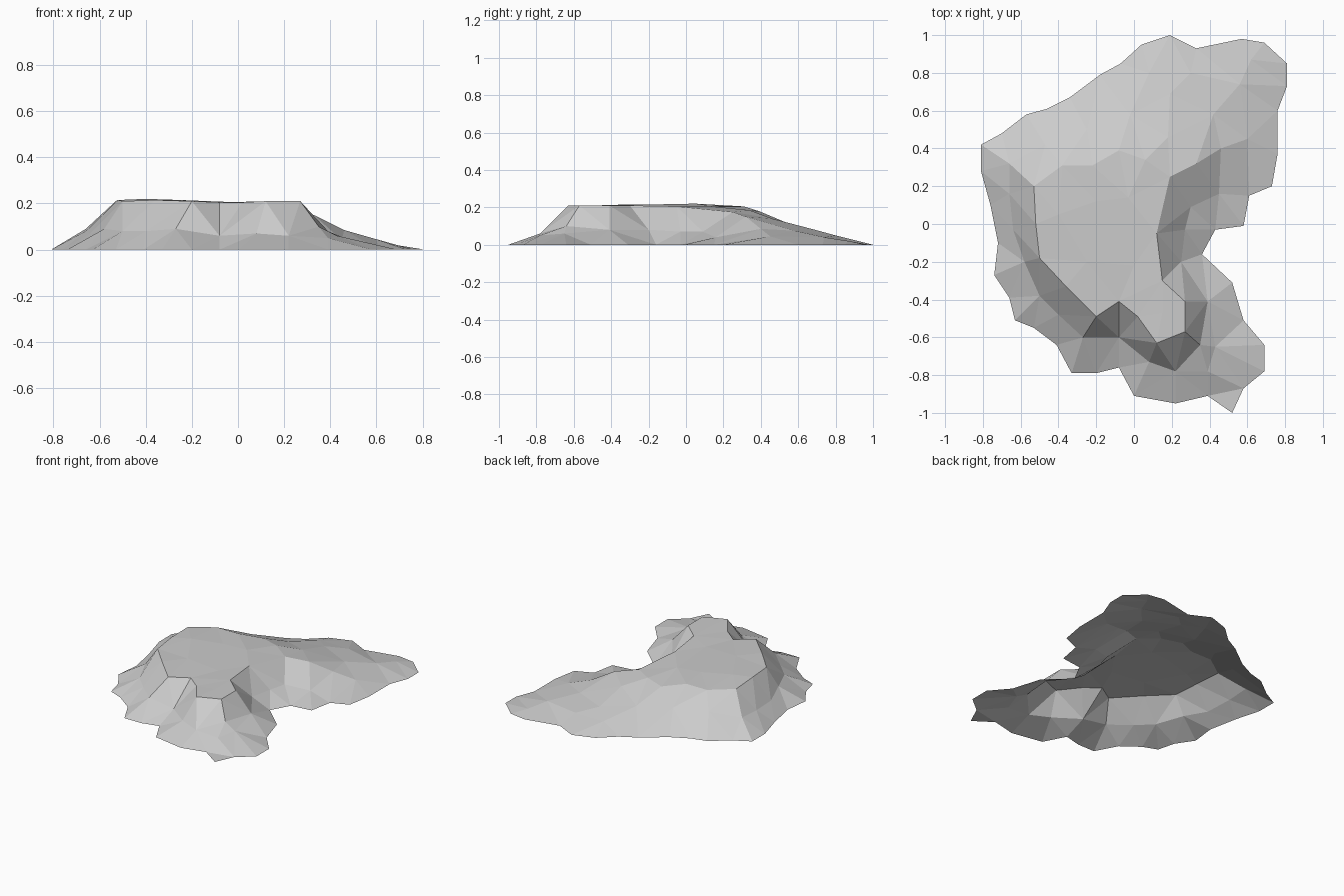
import bpy
import bmesh
from mathutils import Vector
from mathutils.geometry import delaunay_2d_cdt

cube = bpy.data.objects.get("Cube")
if cube:
    bpy.data.objects.remove(cube, do_unlink=True)


def make_material(name, rgb):
    mat = bpy.data.materials.new(name)
    mat.use_nodes = True
    colour = (*rgb, 1.0)
    mat.diffuse_color = colour
    mat.node_tree.nodes["Principled BSDF"].inputs["Base Color"].default_value = colour
    return mat


# Ground outline, anticlockwise from the left corner
shoreline = [
    (-.81, .42), (-.81, .28), (-.76, .1), (-.72, -.1), (-.74, -.27), (-.66, -.39),
    (-.63, -.51), (-.53, -.55), (-.41, -.64), (-.33, -.79), (-.2, -.79), (-.08, -.76),
    (0, -.91), (.22, -.95), (.39, -.91), (.52, -1), (.58, -.87), (.69, -.78),
    (.69, -.64), (.58, -.51), (.52, -.31), (.36, -.16), (.43, -.03), (.58, -.01),
    (.61, .15), (.73, .2), (.76, .37), (.76, .6), (.81, .73), (.81, .85),
    (.69, .96), (.57, .98), (.33, .93), (.19, 1), (.04, .95), (-.07, .85),
    (-.18, .79), (-.34, .67), (-.46, .61), (-.57, .58), (-.7, .48),
]

# Cliff edge: left corner ridge, round the front, then down the right-hand ridge
cliff_edge = [
    (-.66, .32, .09), (-.53, .2, .21), (-.52, 0, .215), (-.5, -.18, .21),
    (-.36, -.33, .215), (-.2, -.49, .21), (-.08, -.41, .205), (.02, -.49, .205),
    (.12, -.63, .21), (.27, -.57, .21), (.27, -.41, .21), (.15, -.3, .21),
    (.12, -.05, .205), (.19, .25, .175), (.33, .32, .15), (.46, .4, .085),
]

# Break in slope part way down the cliffs
cliff_foot = [
    (-.66, .16, .08), (-.64, -.03, .07), (-.58, -.2, .09), (-.5, -.38, .08),
    (-.4, -.48, .08), (-.27, -.6, .09), (-.08, -.6, .06), (.08, -.73, .07),
    (.22, -.78, .06), (.39, -.78, .05), (.43, -.65, .06), (.35, -.64, .1),
    (.39, -.41, .08), (.25, -.2, .08), (.27, -.03, .07), (.3, .09, .07), (.45, .16, .04),
]

# Gentle back slope, with its upper edge first
back_edge = [(-.53, .2, .21), (-.38, .31, .205), (-.22, .31, .205), (-.08, .39, .18),
             (.06, .34, .185), (.19, .25, .175)]
back_slope = [
    (-.47, .42, .12), (-.25, .5, .12), (-.02, .58, .1), (.19, .69, .08),
    (.18, .46, .14), (.42, .58, .075), (.3, .8, .05), (.08, .8, .05),
    (.56, .74, .04), (.6, .45, .045), (.62, .87, .02),
]
plateau = [(-.4, .05, .22), (-.2, .12, .21), (-.25, -.2, .215), (0, -.22, .205),
           (-.03, .14, .205), (.15, -.47, .21)]

# Collect the points and the lines the triangles must follow
points, edges = [], []


def add_points(new, line=False, closed=False):
    ids = []
    for p in new:
        p = Vector((p[0], p[1], p[2] if len(p) > 2 else 0))
        if p not in points:
            points.append(p)
        ids.append(points.index(p))
    if line:
        edges.extend(zip(ids, ids[1:]))
    if closed:
        edges.append((ids[-1], ids[0]))


add_points(shoreline, line=True, closed=True)
add_points([shoreline[0]] + cliff_edge, line=True)
add_points(cliff_foot, line=True)
add_points(back_edge, line=True)
add_points(back_slope)
add_points(plateau)

# Triangulate in plan and lift each point to its height
flat, _, faces, origins, _, _ = delaunay_2d_cdt(
    [p.to_2d() for p in points], edges, [], 1, 1e-5)
bm = bmesh.new()
verts = [bm.verts.new((v.x, v.y, points[o[0]].z if o else 0))
         for v, o in zip(flat, origins)]
for face in faces:
    bm.faces.new([verts[i] for i in face])
for face in bm.faces:
    face.normal_update()
    if face.normal.z < 0:
        face.normal_flip()

mesh = bpy.data.meshes.new("rocky_plateau")
bm.to_mesh(mesh)
bm.free()
mesh.materials.append(make_material("stone grey", (.6, .6, .6)))
terrain = bpy.data.objects.new("rocky_plateau", mesh)
bpy.context.collection.objects.link(terrain)
